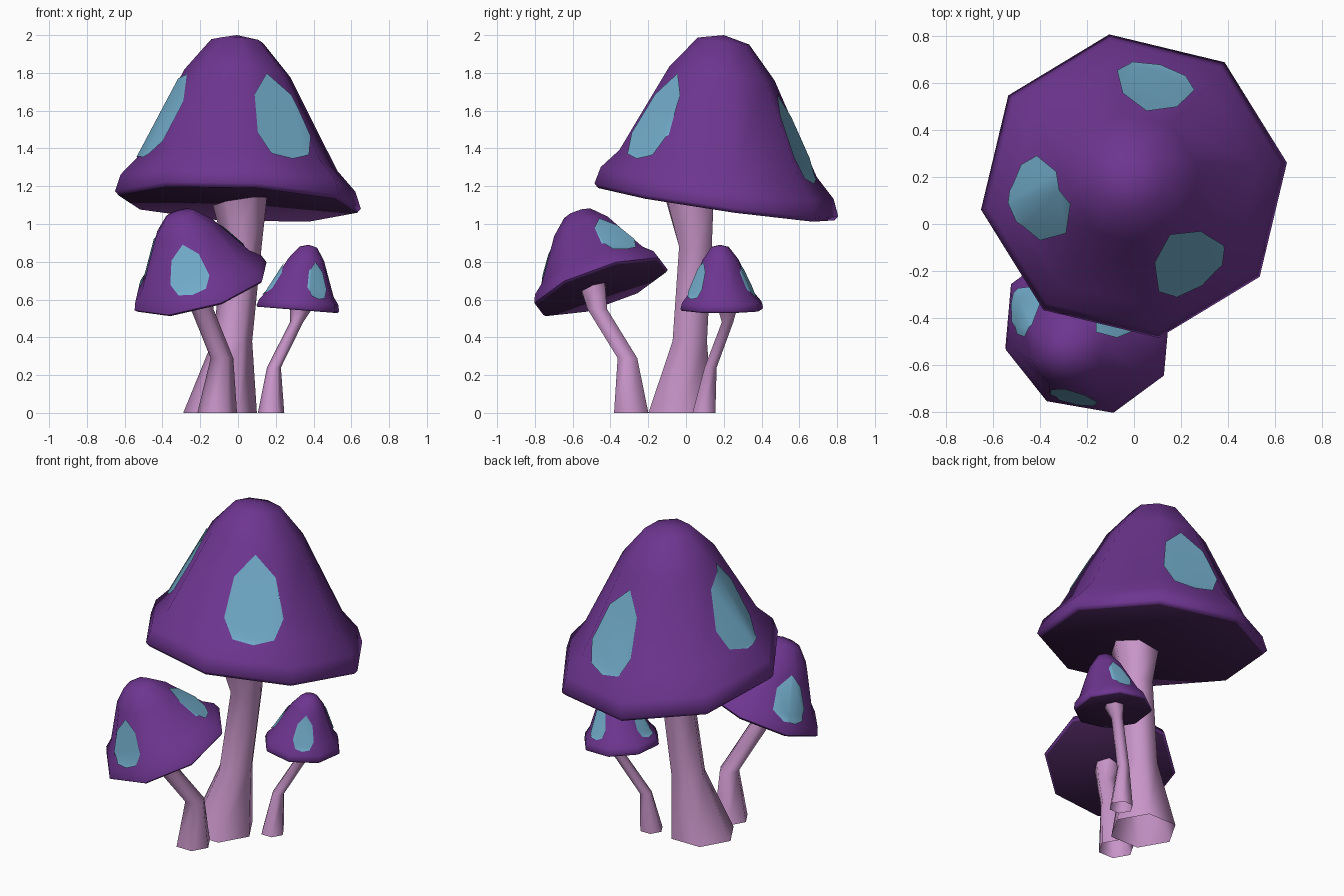
import bpy, bmesh, math
from mathutils import Vector
from mathutils.bvhtree import BVHTree

if "Cube" in bpy.data.objects:
    bpy.data.objects.remove(bpy.data.objects["Cube"])


def material(name, rgb):
    m = bpy.data.materials.new(name)
    m.diffuse_color = (*rgb, 1)
    m.use_nodes = True
    m.node_tree.nodes["Principled BSDF"].inputs["Base Color"].default_value = m.diffuse_color
    return m


PURPLE = material("cap_purple", (0.155, 0.036, 0.28))
DARK = material("underside_purple", (0.06, 0.016, 0.09))
BLUE = material("spot_blue", (0.17, 0.42, 0.60))
PINK = material("stem_pink", (0.58, 0.30, 0.58))


def finish(bm, name, mats, angle):
    me = bpy.data.meshes.new(name)
    bm.to_mesh(me)
    for m in mats:
        me.materials.append(m)
    ob = bpy.data.objects.new(name, me)
    bpy.context.collection.objects.link(ob)
    bpy.ops.object.select_all(action='DESELECT')
    ob.select_set(True)
    bpy.context.view_layer.objects.active = ob
    bpy.ops.object.shade_smooth_by_angle(angle=math.radians(angle))
    bm.free()
    return ob


def bridge(bm, a, b):
    n = len(a)
    for i in range(n):
        j = (i + 1) % n
        bm.faces.new((a[i], a[j], b[j], b[i]))


# Ring around a centre, in the plane facing the given normal
def ring(bm, centre, r, n, normal=(0, 0, 1), phase=0):
    q = Vector((0, 0, 1)).rotation_difference(Vector(normal))
    out = []
    for i in range(n):
        a = math.radians(phase) + i * math.tau / n
        out.append(bm.verts.new(Vector(centre) + q @ Vector((r * math.cos(a), r * math.sin(a), 0))))
    return out


# Eight-sided bell cap with a rolled rim: (height fraction, radius fraction)
PROFILE = [(0, 0.97), (0.025, 1), (0.125, 0.955), (0.24, 0.81), (0.775, 0.43), (0.965, 0.21)]


def cap(name, base, apex, r, normal, phase):
    bm = bmesh.new()
    base, apex = Vector(base), Vector(apex)
    rings = [ring(bm, base.lerp(apex, t), r * k, 8, normal, phase) for t, k in PROFILE]
    for a, b in zip(rings, rings[1:]):
        bridge(bm, a, b)
    top = bm.verts.new(apex)
    under = bm.verts.new(base.lerp(apex, 0.04))
    for i in range(8):
        j = (i + 1) % 8
        bm.faces.new((rings[-1][i], rings[-1][j], top))
        bm.faces.new((rings[0][j], rings[0][i], under)).material_index = 1
    bm.normal_update()
    ob = finish(bm, name, [PURPLE, DARK], 60)
    return ob.data, (apex - base).normalized()


# Egg-shaped eight-sided spot outline, in unit half sizes
EGG = [(0, 1), (-0.7, 0.5), (-1, -0.4), (-0.7, -0.88), (0, -1), (0.7, -0.88), (1, -0.4), (0.7, 0.5)]


# Spot: a copy of the cap surface trimmed to the outline and lifted slightly
def spot(name, surface, centre, hw, hh):
    me, up = surface
    bm = bmesh.new()
    bm.from_mesh(me)
    p, n, _, _ = BVHTree.FromBMesh(bm).find_nearest(Vector(centre))
    u = up.cross(n).normalized()
    v = n.cross(u)
    away = [f for f in bm.faces if f.normal.dot(n) < 0.15 or (f.calc_center_median() - p).dot(n) < -0.3]
    bmesh.ops.delete(bm, geom=away, context='FACES')
    pts = [p + u * x * hw + v * y * hh for x, y in EGG]
    for a, b in zip(pts, pts[1:] + pts[:1]):
        bmesh.ops.bisect_plane(bm, geom=bm.verts[:] + bm.edges[:] + bm.faces[:],
                               plane_co=a, plane_no=(b - a).cross(n).normalized(), clear_outer=True)
    bmesh.ops.translate(bm, verts=bm.verts[:], vec=n * 0.007)
    finish(bm, name, [BLUE], 60)


# Six-sided stem, open at the ground, through sections (x, y, z, radius)
def stem(name, sections, tilt):
    bm = bmesh.new()
    normals = [(0, 0, 1)] * (len(sections) - 1) + [tilt]
    rings = [ring(bm, s[:3], s[3], 6, nr) for s, nr in zip(sections, normals)]
    for a, b in zip(rings, rings[1:]):
        bridge(bm, a, b)
    bm.faces.new(rings[-1])
    finish(bm, name, [PINK], 65)


# Caps
large = cap("large_cap", (0, 0.16, 1.105), (-0.005, 0.20, 2.0), 0.66, (0.05, 0.145, 1), 9)
medium = cap("medium_cap", (-0.195, -0.447, 0.66), (-0.315, -0.575, 1.065), 0.38, (-0.29, -0.34, 1), 15)
small = cap("small_cap", (0.315, 0.19, 0.545), (0.375, 0.18, 0.89), 0.227, (0.08, 0, 1), 15)

# Stems
stem("large_stem", [(-0.095, -0.03, 0, 0.195), (-0.03, 0.02, 0.38, 0.105),
                    (0.025, 0.05, 0.88, 0.10), (0.01, 0.02, 1.12, 0.145)], (-0.15, 0.1, 1))
stem("medium_stem", [(-0.11, -0.29, 0, 0.105), (-0.085, -0.31, 0.29, 0.06),
                     (-0.19, -0.47, 0.55, 0.06), (-0.21, -0.49, 0.66, 0.075)], (-0.29, -0.34, 1))
stem("small_stem", [(0.175, 0.095, 0, 0.07), (0.19, 0.13, 0.24, 0.037),
                    (0.31, 0.22, 0.48, 0.035), (0.335, 0.22, 0.56, 0.06)], (0.08, 0, 1))

# Spots, three per cap
layout = [
    ("large", large, 0.17, 0.26, [(0.24, -0.18, 1.59), (-0.42, 0.12, 1.58), (0.10, 0.65, 1.48)]),
    ("medium", medium, 0.108, 0.14, [(-0.27, -0.75, 0.76), (-0.08, -0.39, 0.94), (-0.46, -0.385, 0.80)]),
    ("small", small, 0.06, 0.105, [(0.42, 0.06, 0.70), (0.38, 0.31, 0.70), (0.19, 0.17, 0.71)]),
]
for label, surface, hw, hh, centres in layout:
    for i, c in enumerate(centres):
        spot(f"{label}_spot_{i + 1}", surface, c, hw, hh)
